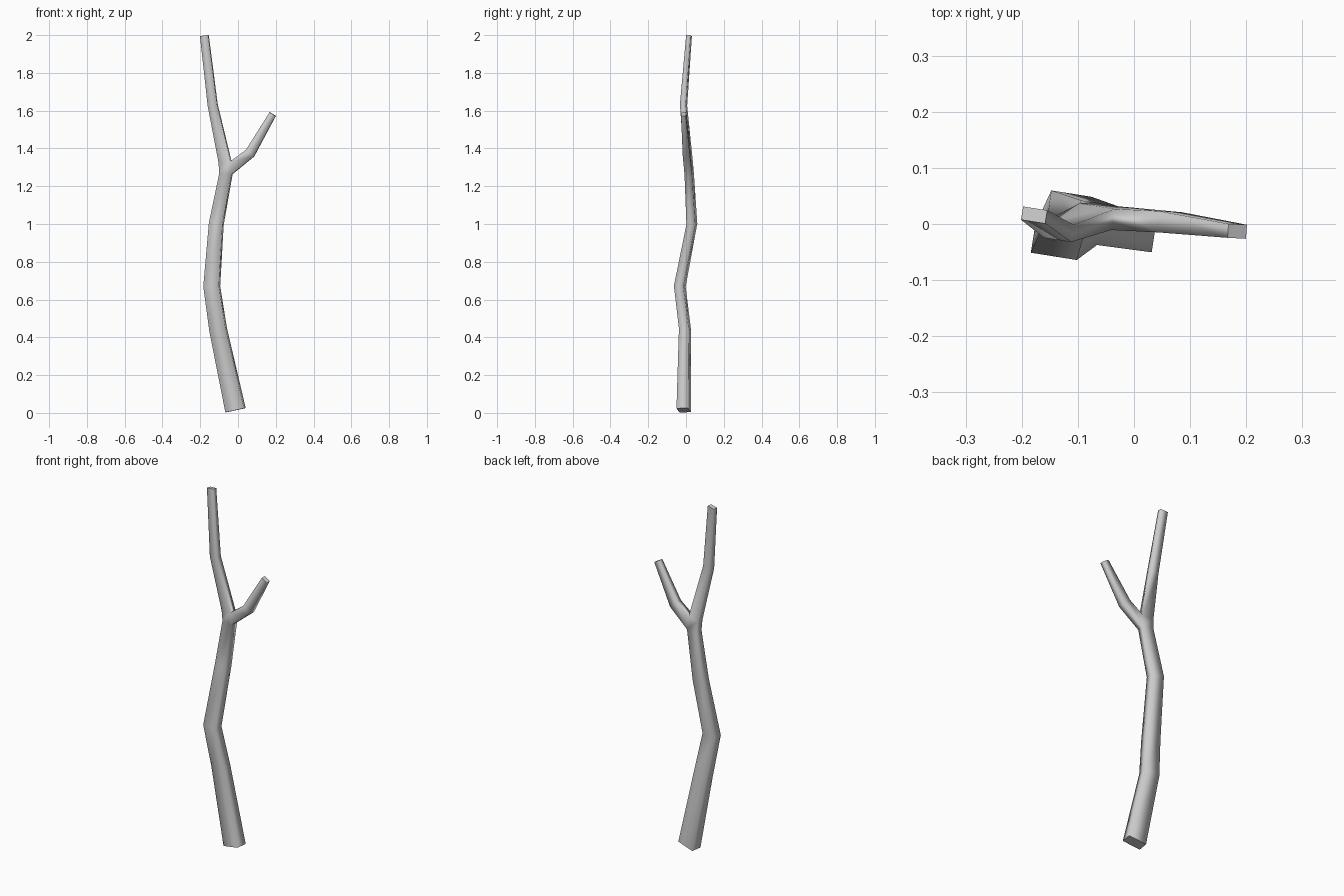
import bpy, bmesh
from mathutils import Vector
from math import sin, cos, radians

if "Cube" in bpy.data.objects:
    bpy.data.objects.remove(bpy.data.objects["Cube"])

bm = bmesh.new()


def ring(center, width, depth, direction, yaw=-9):
    """Four corners of a rectangular section: front-left, front-right, back-right, back-left."""
    d = Vector(direction).normalized()
    v = Vector((-sin(radians(yaw)), cos(radians(yaw)), 0))
    u = v.cross(d).normalized()
    v = d.cross(u)
    c = Vector(center)
    return [bm.verts.new(c + u * a * width / 2 + v * b * depth / 2)
            for a, b in ((-1, -1), (1, -1), (1, 1), (-1, 1))]


def sweep(path, yaw):
    """Sections along a path of (x, y, z, width, depth), each square to the bend."""
    pts = [Vector(p[:3]) for p in path]
    rings = []
    for i, p in enumerate(path):
        a = (pts[i] - pts[i - 1]).normalized() if i else Vector()
        b = (pts[i + 1] - pts[i]).normalized() if i + 1 < len(pts) else Vector()
        rings.append(ring(p[:3], p[3], p[4], a + b, yaw))
    return rings


def bridge(lo, hi, skip=()):
    for k in range(4):
        if k not in skip:
            n = (k + 1) % 4
            bm.faces.new((lo[k], lo[n], hi[n], hi[k])).smooth = True


def cap(loop):
    f = bm.faces.new(loop)
    for e in f.edges:
        e.smooth = False


# Main stem, leaving the right side open at the fork (between rings 4 and 5)
stem = sweep([
    (-0.013, -0.012, 0.014, 0.102, 0.062),
    (-0.105, -0.005, 0.44, 0.088, 0.052),
    (-0.139, -0.033, 0.67, 0.083, 0.050),
    (-0.115, 0.031, 1.00, 0.073, 0.047),
    (-0.064, 0.017, 1.265, 0.066, 0.040),
    (-0.069, 0.013, 1.33, 0.064, 0.038),
    (-0.134, -0.013, 1.63, 0.050, 0.031),
    (-0.178, 0.016, 1.997, 0.044, 0.024)], -9)
for i in range(len(stem) - 1):
    bridge(stem[i], stem[i + 1], skip=(1,) if i == 4 else ())
cap(stem[0][::-1])
cap(stem[-1])

# Side twig growing out of the open fork
lo, hi = stem[4], stem[5]
twig = sweep([
    (-0.035, 0.013, 1.30, 0.06, 0.04),
    (0.064, 0.003, 1.375, 0.055, 0.038),
    (0.184, -0.013, 1.582, 0.038, 0.025)], -3)
bmesh.ops.delete(bm, geom=twig[0], context='VERTS')
twig[0] = [hi[1], lo[1], lo[2], hi[2]]
bridge(twig[0], twig[1])
bridge(twig[1], twig[2])
cap(twig[2])

bmesh.ops.recalc_face_normals(bm, faces=bm.faces)
mesh = bpy.data.meshes.new("forked_branch")
bm.to_mesh(mesh)
bm.free()
obj = bpy.data.objects.new("forked_branch", mesh)
bpy.context.collection.objects.link(obj)
